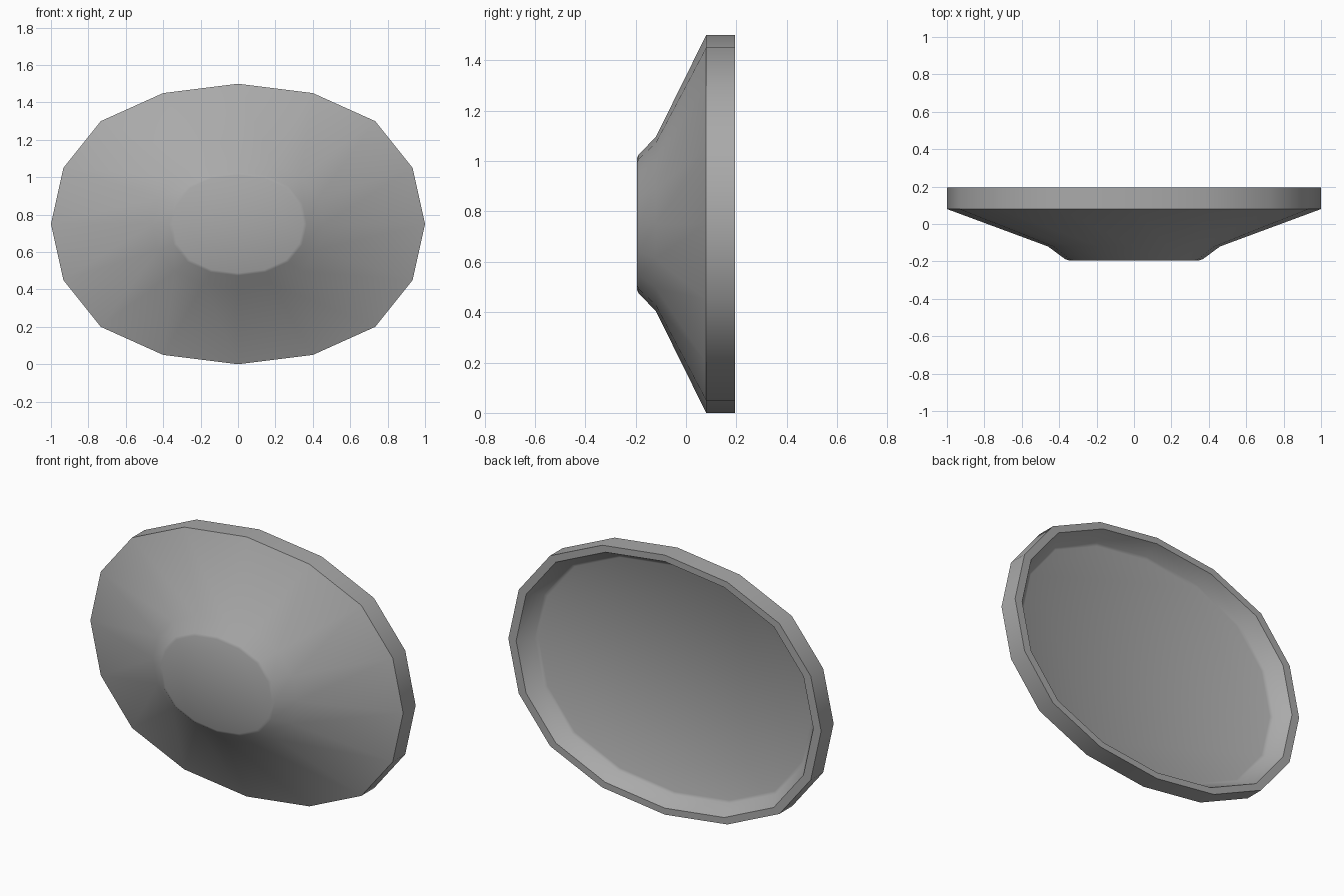
import bpy
import bmesh
import math

cube = bpy.data.objects.get("Cube")
if cube:
    bpy.data.objects.remove(cube, do_unlink=True)

HALF_WIDTH, HALF_HEIGHT = 1.0, 0.75

# One quarter of the sixteen-sided oval, repeated by quarter turns
quarter = [(1, 0), (14 / 15, 0.4), (11 / 15, 11 / 15), (0.4, 14 / 15)]
outline = []
x_axis, z_axis = (1, 0), (0, 1)
for _ in range(4):
    outline += [(a * x_axis[0] + b * z_axis[0], a * x_axis[1] + b * z_axis[1])
                for a, b in quarter]
    x_axis, z_axis = z_axis, (-x_axis[0], -x_axis[1])

# Radius and depth, from the front boss over the rim to the recessed back
profile = [
    (0.350, -0.194),  # boss face
    (0.368, -0.188),  # boss softened edge
    (0.460, -0.120),  # boss foot
    (1.000, 0.080),   # cone edge
    (1.000, 0.194),   # outer rim
    (0.950, 0.194),   # inner lip
    (0.890, 0.110),   # recess wall
    (0.870, 0.102),   # recess floor
]


def build_shell(name, material):
    bm = bmesh.new()
    rings = [[bm.verts.new((HALF_WIDTH * radius * x, y,
                            HALF_HEIGHT * (1 + radius * z)))
              for x, z in outline] for radius, y in profile]
    count = len(outline)
    for ring, following in zip(rings, rings[1:]):
        for i in range(count):
            j = (i + 1) % count
            bm.faces.new((ring[i], ring[j], following[j], following[i]))
    bm.faces.new(rings[0])
    bm.faces.new(rings[-1])
    bmesh.ops.recalc_face_normals(bm, faces=bm.faces)
    mesh = bpy.data.meshes.new(name)
    bm.to_mesh(mesh)
    bm.free()
    mesh.materials.append(material)
    shell = bpy.data.objects.new(name, mesh)
    bpy.context.collection.objects.link(shell)
    return shell


# Plain grey finish
grey = bpy.data.materials.new("grey")
grey.use_nodes = True
colour = (0.4, 0.4, 0.4, 1)
grey.diffuse_color = colour
grey.node_tree.nodes["Principled BSDF"].inputs["Base Color"].default_value = colour

# Oval dish with a raised front boss and a shallow hollow back
dish = build_shell("oval_dish", grey)
bpy.ops.object.select_all(action="DESELECT")
dish.select_set(True)
bpy.context.view_layer.objects.active = dish
bpy.ops.object.shade_smooth_by_angle(angle=math.radians(48))
